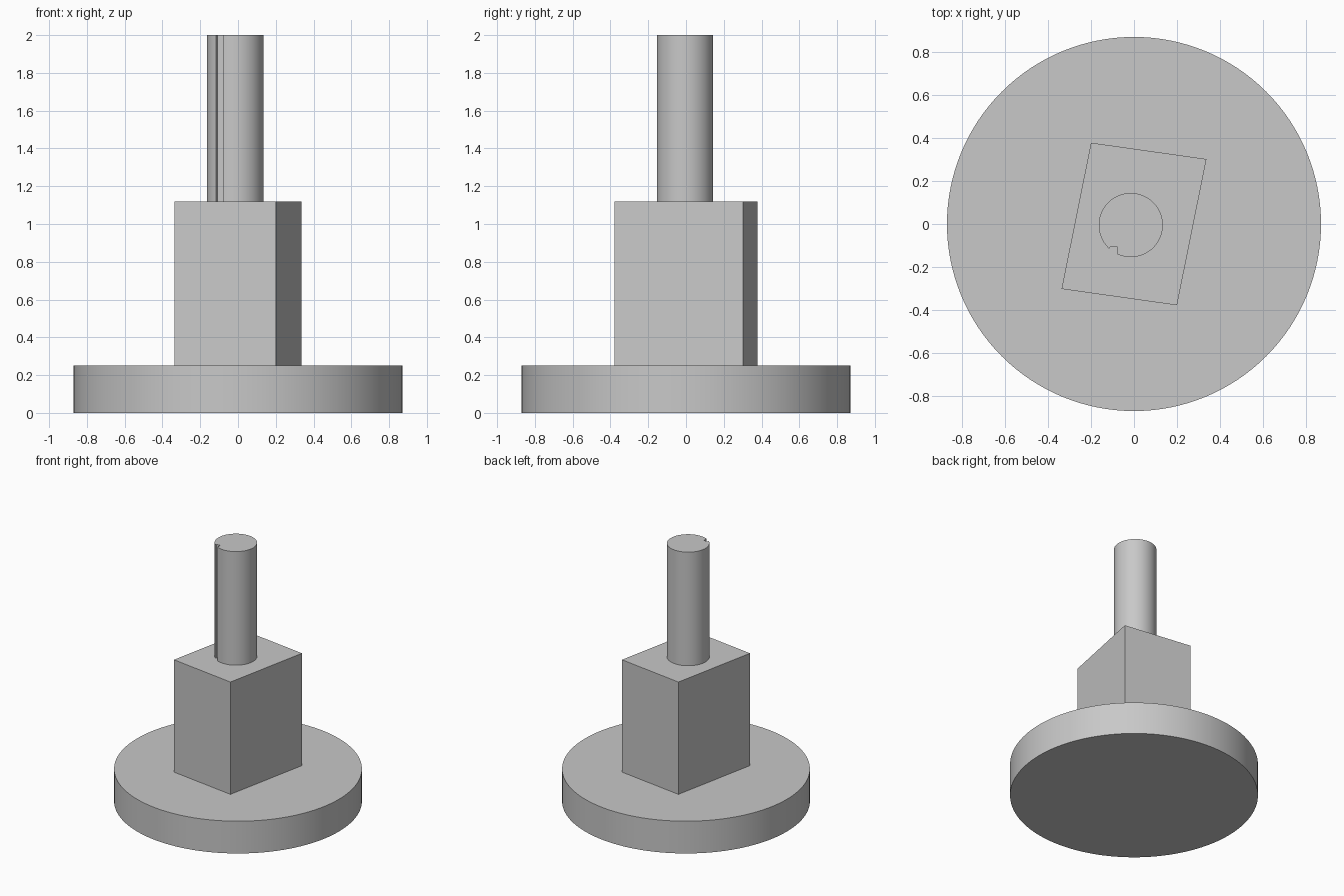
import bpy, bmesh
from math import cos, sin, radians

cube = bpy.data.objects.get("Cube")
if cube:
    bpy.data.objects.remove(cube, do_unlink=True)

grey = bpy.data.materials.new("plain_grey")
grey.use_nodes = True
grey.diffuse_color = (0.58, 0.58, 0.58, 1)
grey.node_tree.nodes["Principled BSDF"].inputs["Base Color"].default_value = grey.diffuse_color


def arc(cx, cy, radius, start, end, steps):
    """Points along an arc, angles in degrees, both ends included."""
    angles = [radians(start + (end - start) * i / steps) for i in range(steps + 1)]
    return [(cx + radius * cos(a), cy + radius * sin(a)) for a in angles]


def prism(name, outline, bottom, top, smooth=False):
    """Extrude a counter-clockwise outline between two heights."""
    bm = bmesh.new()
    face = bm.faces.new([bm.verts.new((x, y, bottom)) for x, y in outline])
    result = bmesh.ops.extrude_face_region(bm, geom=[face], use_keep_orig=True)
    for v in result["geom"]:
        if isinstance(v, bmesh.types.BMVert):
            v.co.z = top
    bmesh.ops.recalc_face_normals(bm, faces=bm.faces)
    mesh = bpy.data.meshes.new(name)
    bm.to_mesh(mesh)
    bm.free()
    mesh.materials.append(grey)
    obj = bpy.data.objects.new(name, mesh)
    bpy.context.collection.objects.link(obj)
    if smooth:
        bpy.ops.object.select_all(action="DESELECT")
        obj.select_set(True)
        bpy.context.view_layer.objects.active = obj
        bpy.ops.object.shade_smooth_by_angle(angle=radians(30))
    return obj


# Round base plate
prism("base_disc", arc(0, 0, 0.87, 0, 360, 128)[:-1], 0, 0.25, smooth=True)

# Turned, slightly skewed block
half = [(0.20, -0.378), (0.337, 0.302)]
prism("middle_block", half + [(-x, -y) for x, y in half], 0.25, 1.12)

# Shaft with a small keyway along its length
shaft = arc(-0.015, -0.005, 0.149, -115, 227.5, 96)
keyway = [(-0.109, -0.105), (-0.078, -0.105)]
prism("keyed_shaft", shaft + keyway, 1.12, 2.0, smooth=True)
